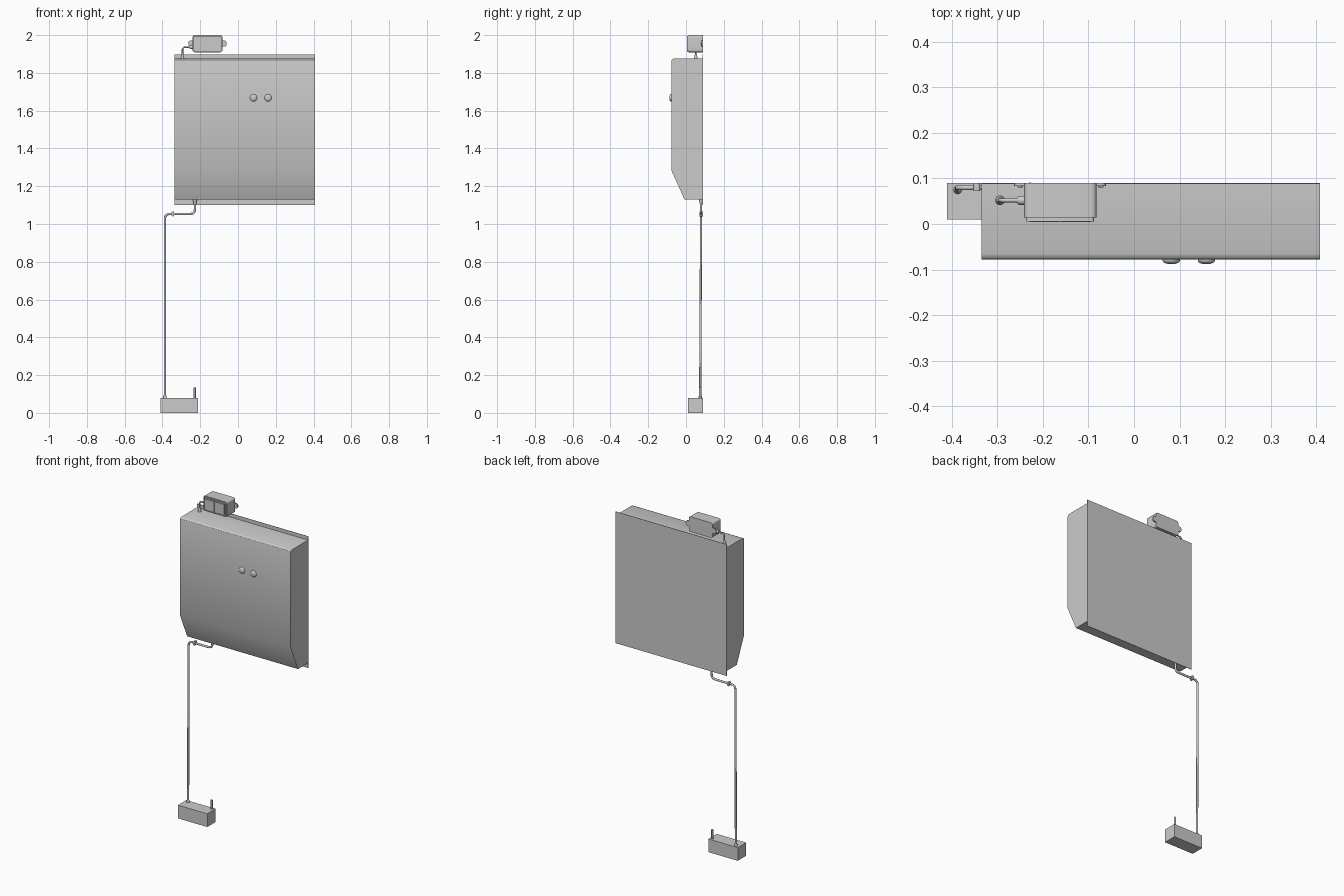
import bpy, bmesh, math
from mathutils import Vector, Matrix

if "Cube" in bpy.data.objects:
    bpy.data.objects.remove(bpy.data.objects["Cube"])


def fillet(pts, r, closed=False, steps=6):
    """Round the corners of a polyline."""
    pts = [Vector(p) for p in pts]
    n, out = len(pts), []
    for i, p in enumerate(pts):
        if not closed and i in (0, n - 1):
            out.append(p)
            continue
        a = p + (pts[i - 1] - p).normalized() * r
        b = p + (pts[(i + 1) % n] - p).normalized() * r
        for k in range(steps + 1):
            t = k / steps
            out.append(a * (1 - t) ** 2 + p * 2 * t * (1 - t) + b * t * t)
    return out


def finish(bm, name, angle=30):
    bmesh.ops.recalc_face_normals(bm, faces=bm.faces)
    me = bpy.data.meshes.new(name)
    bm.to_mesh(me)
    bm.free()
    ob = bpy.data.objects.new(name, me)
    bpy.context.collection.objects.link(ob)
    bpy.ops.object.select_all(action='DESELECT')
    ob.select_set(True)
    bpy.context.view_layer.objects.active = ob
    bpy.ops.object.shade_smooth_by_angle(angle=math.radians(angle))
    return ob


def prism(name, pts, direction, recess=None):
    """Extrude a closed outline; optionally sink a framed recess into the start face."""
    bm = bmesh.new()
    face = bm.faces.new([bm.verts.new(p) for p in pts])
    res = bmesh.ops.extrude_face_region(bm, geom=[face], use_keep_orig=True)
    bmesh.ops.translate(bm, vec=direction,
                        verts=[v for v in res['geom'] if isinstance(v, bmesh.types.BMVert)])
    bmesh.ops.recalc_face_normals(bm, faces=bm.faces)
    if recess:
        bmesh.ops.inset_region(bm, faces=[face], thickness=recess)
        bmesh.ops.inset_region(bm, faces=[face], thickness=0.0005, depth=-recess)
    return finish(bm, name)


def block(name, x0, x1, y0, y1, z0, z1, r=0, recess=None):
    """Box with optional corners rounded as seen from the front."""
    pts = [(x0, y0, z0), (x1, y0, z0), (x1, y0, z1), (x0, y0, z1)]
    if r:
        pts = fillet(pts, r, True)
    return prism(name, pts, (0, y1 - y0, 0), recess)


def lathe(name, profile, loc, axis, seg=24):
    """Stack of rings (radius, distance) along an axis, capped at both ends."""
    bm = bmesh.new()
    rot = Vector((0, 0, 1)).rotation_difference(Vector(axis)).to_matrix().to_4x4()
    rings = [[bm.verts.new((r * math.cos(2 * math.pi * i / seg),
                            r * math.sin(2 * math.pi * i / seg), h)) for i in range(seg)]
             for r, h in profile]
    for a, b in zip(rings, rings[1:]):
        for i in range(seg):
            j = (i + 1) % seg
            bm.faces.new((a[i], a[j], b[j], b[i]))
    bm.faces.new(rings[0])
    bm.faces.new(rings[-1])
    bm.transform(Matrix.Translation(loc) @ rot)
    return finish(bm, name, 40)


def tube(name, pts, radius, bend):
    cu = bpy.data.curves.new(name, 'CURVE')
    cu.dimensions = '3D'
    cu.bevel_depth = radius
    cu.bevel_resolution = 3
    cu.use_fill_caps = True
    path = fillet(pts, bend)
    sp = cu.splines.new('POLY')
    sp.points.add(len(path) - 1)
    for q, p in zip(sp.points, path):
        q.co = (*p, 1)
    ob = bpy.data.objects.new(name, cu)
    bpy.context.collection.objects.link(ob)
    return ob


BACK = 0.09
X0, X1 = -0.335, 0.408

# Wall plate and folded cover with rounded top front edge
block("wall_plate", X0, X1, BACK - 0.002, BACK, 1.10, 1.897)
cover = [(BACK - 0.002, 1.875), (BACK - 0.002, 1.13), (-0.008, 1.13), (-0.078, 1.285),
         (-0.078, 1.862), (-0.0765, 1.868), (-0.072, 1.8725), (-0.065, 1.875)]
prism("cover", [(X0, y, z) for y, z in cover], (X1 - X0, 0, 0))

# Two domed indicator lamps
for i, x in enumerate((0.082, 0.159)):
    lathe(f"indicator_lamp_{i + 1}",
          [(0.019, 0), (0.019, 0.004), (0.017, 0.007), (0.012, 0.0095), (0.005, 0.011)],
          (x, -0.077, 1.668), (0, -1, 0))

# Switch box: body, raised frame, two rockers, mounting lugs with screws
block("switch_body", -0.241, -0.082, 0.014, BACK, 1.909, 2.0, 0.014)
block("switch_frame", -0.236, -0.088, 0.006, 0.014, 1.914, 1.995, 0.008, recess=0.005)
for i, x in enumerate((-0.228, -0.1605)):
    block(f"rocker_{i + 1}", x, x + 0.0645, 0.004, 0.014, 1.922, 1.987, 0.003)
block("mounting_lugs", -0.263, -0.061, 0.083, BACK, 1.939, 1.971, 0.014)
for i, x in enumerate((-0.25, -0.073)):
    lathe(f"lug_screw_{i + 1}", [(0.006, 0), (0.006, 0.002), (0.003, 0.003)],
          (x, 0.083, 1.955), (0, -1, 0), 12)

# Cable from the switch to the cover, with gland and flared grommet
lathe("cable_gland", [(0.010, 0), (0.010, 0.012), (0.007, 0.017)],
      (-0.24, 0.052, 1.936), (-1, 0, 0), 16)
tube("switch_cable", [(-0.24, 0.052, 1.936), (-0.294, 0.052, 1.936), (-0.294, 0.052, 1.87)],
     0.0045, 0.016)
lathe("cable_grommet", [(0.010, 0), (0.009, 0.008), (0.005, 0.022)],
      (-0.294, 0.052, 1.875), (0, 0, 1), 16)

# Supply pipe from the cover to the floor box
tube("supply_pipe", [(-0.228, 0.08, 1.13), (-0.228, 0.08, 1.053),
                     (-0.387, 0.08, 1.053), (-0.387, 0.075, 0.075)], 0.006, 0.026)
lathe("pipe_grommet", [(0.011, 0), (0.010, 0.01), (0.006, 0.028)],
      (-0.228, 0.08, 1.13), (0, 0, -1), 16)
block("pipe_clip", -0.352, -0.338, 0.072, BACK, 1.041, 1.066, 0.005)
lathe("pipe_collar", [(0.009, 0), (0.009, 0.006), (0.006, 0.014)],
      (-0.387, 0.075, 0.08), (0, 0, 1), 16)

# Floor box with short outlet stub
block("floor_box", -0.41, -0.213, 0.01, BACK, 0, 0.08)
lathe("outlet_stub", [(0.006, 0), (0.006, 0.055)], (-0.229, 0.075, 0.08), (0, 0, 1), 12)
